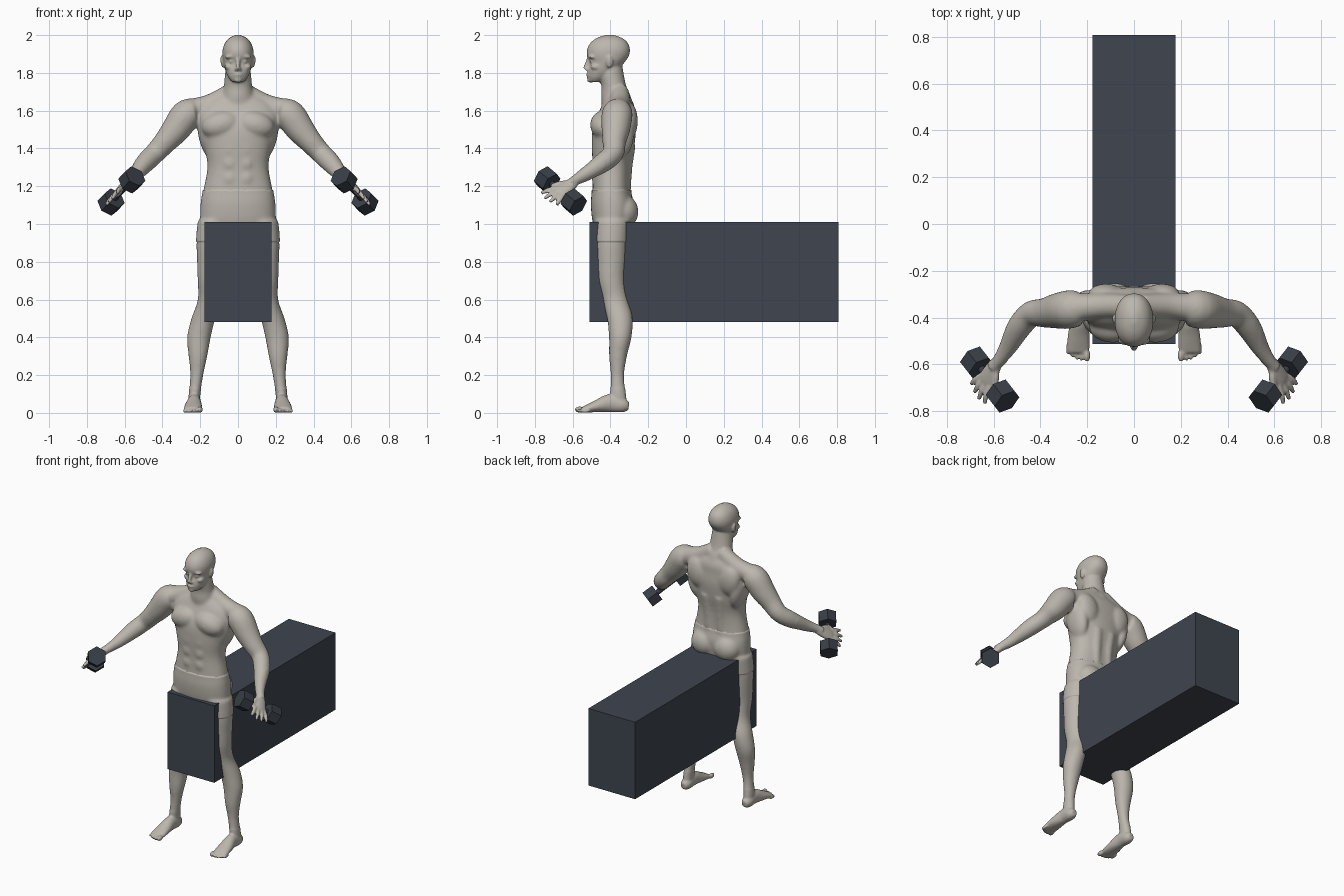
import bpy, bmesh, math
from mathutils import Vector, Matrix

if "Cube" in bpy.data.objects:
    bpy.data.objects.remove(bpy.data.objects["Cube"], do_unlink=True)

X, Y = Vector((1, 0, 0)), Vector((0, 1, 0))


def material(name, rgb):
    m = bpy.data.materials.new(name)
    m.use_nodes = True
    m.diffuse_color = (*rgb, 1)
    m.node_tree.nodes["Principled BSDF"].inputs["Base Color"].default_value = (*rgb, 1)
    return m


SKIN = material("warm grey skin", (0.50, 0.47, 0.42))
SHORTS = material("navy shorts", (0.034, 0.040, 0.062))
BENCH = material("slate bench", (0.050, 0.060, 0.080))
IRON = material("dark iron", (0.040, 0.048, 0.062))


def add_object(name, bm, mats):
    mesh = bpy.data.meshes.new(name)
    bm.to_mesh(mesh)
    bm.free()
    for m in mats:
        mesh.materials.append(m)
    obj = bpy.data.objects.new(name, mesh)
    bpy.context.collection.objects.link(obj)
    return obj


def spline(rows, steps=4):
    """Smooth curve through rows of numbers."""
    rows = [Vector(r) for r in rows]
    out = []
    for i in range(len(rows) - 1):
        a, b = rows[max(i - 1, 0)], rows[i]
        c, d = rows[i + 1], rows[min(i + 2, len(rows) - 1)]
        for k in range(steps):
            t = k / steps
            out.append(b + (c - a) * (t / 2) + (a * 2 - b * 5 + c * 4 - d) * (t * t / 2)
                       + (b * 3 - a - c * 3 + d) * (t ** 3 / 2))
    return out + [rows[-1]]


def loft(bm, rows, side=None, power=2.0, n=28):
    """Closed skin over rings (x, y, z, ru, rv); horizontal rings without a side axis."""
    rings = spline(rows)
    loops = []
    for i, r in enumerate(rings):
        u, v = X, Y
        if side:
            t = Vector(rings[min(i + 1, len(rings) - 1)][:3]) - Vector(rings[max(i - 1, 0)][:3])
            v = t.cross(side).normalized()
            u = v.cross(t).normalized()
        loop = []
        for k in range(n):
            c, s = math.cos(k * math.tau / n), math.sin(k * math.tau / n)
            c, s = (math.copysign(abs(w) ** (2 / power), w) for w in (c, s))
            loop.append(bm.verts.new(Vector(r[:3]) + u * (c * r[3]) + v * (s * r[4])))
        loops.append(loop)
    for a, b in zip(loops, loops[1:]):
        for k in range(n):
            bm.faces.new((a[k], a[(k + 1) % n], b[(k + 1) % n], b[k]))
    bm.faces.new(loops[0][::-1])
    bm.faces.new(loops[-1])


def tube(bm, rows, side):
    loft(bm, [(*r, r[3]) for r in rows], side, n=20)


def blob(bm, centre, radii, tilt=0):
    m = Matrix.Translation(centre) @ Matrix.Rotation(tilt, 4, "Y") @ Matrix.Diagonal((*radii, 1))
    bmesh.ops.create_uvsphere(bm, u_segments=24, v_segments=14, radius=1, matrix=m)


def mirror_all(bm):
    geo = bmesh.ops.duplicate(bm, geom=bm.verts[:] + bm.edges[:] + bm.faces[:])["geom"]
    for v in geo:
        if isinstance(v, bmesh.types.BMVert):
            v.co.x *= -1
    bmesh.ops.reverse_faces(bm, faces=[f for f in geo if isinstance(f, bmesh.types.BMFace)])


# Grip direction shared by hand and dumbbell
GRIP = Vector((0.117, 0.15, -0.125)).normalized()
GRIP_CENTRE = Vector((0.617, -0.665, 1.175))
REACH = Vector((0.45, -0.74, -0.49)).normalized()

body = bmesh.new()

# Leg and foot
loft(body, [(.12, -.39, 1.02, .09, .09), (.13, -.395, .9, .09, .087), (.132, -.395, .8, .085, .083),
            (.137, -.395, .7, .077, .076), (.147, -.375, .6, .066, .07), (.183, -.35, .5, .064, .068),
            (.207, -.348, .4, .063, .06), (.212, -.36, .3, .05, .048), (.218, -.363, .2, .035, .036),
            (.23, -.36, .1, .031, .042), (.232, -.355, .03, .03, .045)])
loft(body, [(.232, -.303, .035, .02, .022), (.232, -.335, .04, .035, .038), (.232, -.40, .052, .036, .048),
            (.236, -.47, .036, .046, .033), (.238, -.53, .021, .049, .019), (.238, -.55, .018, .042, .013)], X)
for i in range(5):
    size = .017 if i == 0 else .0115 - i * .0005
    blob(body, (.201 + i * .0195 + (.004 if i else 0), -.562 + i * i * .0018, size), (size * .85, .028, size))

# Arm and shoulder
tube(body, [(.23, -.36, 1.59, .075), (.275, -.365, 1.575, .083), (.33, -.372, 1.50, .076), (.385, -.38, 1.435, .063),
            (.44, -.385, 1.375, .056), (.49, -.44, 1.325, .053), (.54, -.53, 1.265, .038),
            (.578, -.585, 1.232, .028), (.605, -.615, 1.21, .026)], Y)
tube(body, [(.03, -.35, 1.70, .05), (.15, -.35, 1.632, .055), (.26, -.36, 1.60, .062)], Y)

# Hand with fingers and thumb
wrist = Vector((.585, -.59, 1.222))
loft(body, [(*(wrist + REACH * d), w, h) for d, w, h in
            ((0, .028, .022), (.05, .04, .022), (.10, .045, .019), (.125, .04, .013))], GRIP)
for i in range(4):
    s = (i - 1.5) * .023
    root = wrist + REACH * .105 + GRIP * s
    end = wrist + REACH * (.20 - abs(i - 1.3) * .012) + GRIP * (s * 1.7)
    mid = (root + end) / 2 + REACH.cross(GRIP) * .006
    tube(body, [(*root, .013), (*mid, .0125), (*end, .009)], GRIP)
thumb = [wrist + REACH * a - GRIP * b for a, b in ((.025, .01), (.07, .045), (.115, .06))]
tube(body, [(*p, r) for p, r in zip(thumb, (.017, .015, .010))], GRIP)

# Chest, back, belly and hip muscles
blob(body, (.09, -.44, 1.525), (.105, .068, .072), .25)
blob(body, (.12, -.30, 1.545), (.075, .045, .10), .2)
blob(body, (.16, -.36, 1.47), (.05, .085, .13), .2)
blob(body, (.085, -.33, 1.065), (.088, .075, .085))
tube(body, [(.045, -.32, 1.18, .03), (.045, -.32, 1.3, .037), (.05, -.31, 1.42, .045)], Y)
for z in (1.24, 1.32, 1.395):
    blob(body, (.042, -.47, z), (.042, .03, .045))

# Ear, eye, brow, cheek and nostril
blob(body, (.083, -.405, 1.857), (.009, .019, .032), .15)
blob(body, (.034, -.497, 1.86), (.015, .013, .010))
blob(body, (.036, -.497, 1.887), (.034, .022, .011), .12)
blob(body, (.047, -.475, 1.832), (.024, .030, .018))
blob(body, (.010, -.522, 1.818), (.010, .012, .008))
mirror_all(body)

# Torso, neck and head
loft(body, [(0, -.385, .93, .13, .07), (0, -.39, 1.0, .19, .098), (0, -.39, 1.1, .195, .11),
            (0, -.395, 1.18, .183, .10), (0, -.393, 1.3, .162, .100), (0, -.387, 1.4, .176, .112),
            (0, -.38, 1.5, .198, .115), (0, -.37, 1.57, .215, .10), (0, -.36, 1.63, .19, .085),
            (0, -.36, 1.68, .11, .06)], power=2.3, n=40)
loft(body, [(0, -.36, 1.6, .10, .08), (0, -.37, 1.67, .086, .08), (0, -.382, 1.73, .075, .066),
            (0, -.398, 1.8, .068, .067), (0, -.40, 1.86, .06, .06)])
loft(body, [(0, -.48, 1.752, .03, .032), (0, -.462, 1.775, .050, .057), (0, -.442, 1.81, .066, .077),
            (0, -.418, 1.855, .077, .092), (0, -.413, 1.89, .082, .111), (0, -.41, 1.925, .081, .113),
            (0, -.407, 1.96, .068, .098), (0, -.405, 1.985, .045, .066), (0, -.405, 2.001, .012, .02)],
     power=2.15, n=36)
tube(body, [(0, -.512, 1.88, .011), (0, -.524, 1.85, .011), (0, -.535, 1.82, .012)], X)
blob(body, (0, -.516, 1.791), (.025, .014, .0065))
blob(body, (0, -.512, 1.777), (.021, .014, .0065))
blob(body, (0, -.505, 1.762), (.022, .019, .014))

# Fuse the anatomy into one skin
figure = add_object("figure", body, [SKIN, SHORTS])
remesh = figure.modifiers.new("fuse", "REMESH")
remesh.mode = "VOXEL"
remesh.voxel_size = 0.0065
relax = figure.modifiers.new("relax", "SMOOTH")
relax.factor, relax.iterations = 0.5, 3
bpy.context.view_layer.update()
fused = bpy.data.meshes.new_from_object(figure.evaluated_get(bpy.context.evaluated_depsgraph_get()))
figure.modifiers.clear()
figure.data = fused

# Soften the large muscles, then cut the shorts at waist and hem
bm = bmesh.new()
bm.from_mesh(fused)
soft = [v for v in bm.verts if .13 < v.co.z < 1.73 and abs(v.co.x) < .54]
for _ in range(14):
    bmesh.ops.smooth_vert(bm, verts=soft, factor=0.5, use_axis_x=True, use_axis_y=True, use_axis_z=True)
HEM, WAIST = 0.905, 1.18
for z in (HEM, WAIST):
    bmesh.ops.bisect_plane(bm, geom=bm.verts[:] + bm.edges[:] + bm.faces[:], plane_co=(0, 0, z), plane_no=(0, 0, 1))
bm.normal_update()
for f in bm.faces:
    c = f.calc_center_median()
    f.smooth = True
    f.material_index = int(HEM < c.z < WAIST and abs(c.x) < .35)
cloth = [(v, v.normal.copy()) for v in bm.verts if all(f.material_index for f in v.link_faces)]
for v, normal in cloth:
    v.co += normal * .004
bm.to_mesh(fused)
bm.free()
fused.materials.clear()
for m in (SKIN, SHORTS):
    fused.materials.append(m)

# Bench block
bm = bmesh.new()
bmesh.ops.create_cube(bm, size=1, matrix=Matrix.Translation((0, .148, .745)) @ Matrix.Diagonal((.356, 1.32, .53, 1)))
add_object("bench", bm, [BENCH])

# Dumbbells with six-sided heads
for label, sign in (("left", 1), ("right", -1)):
    bm = bmesh.new()
    turn = GRIP.to_track_quat("Z", "Y").to_matrix().to_4x4()
    for offset, radius, depth, sides in ((-.107, .062, .074, 6), (.107, .062, .074, 6), (0, .016, .16, 12)):
        bmesh.ops.create_cone(bm, cap_ends=True, segments=sides, radius1=radius, radius2=radius, depth=depth,
                              matrix=Matrix.Translation(GRIP_CENTRE + GRIP * offset) @ turn)
    if sign < 0:
        for v in bm.verts:
            v.co.x *= -1
        bmesh.ops.reverse_faces(bm, faces=bm.faces[:])
    add_object(label + "_dumbbell", bm, [IRON])
